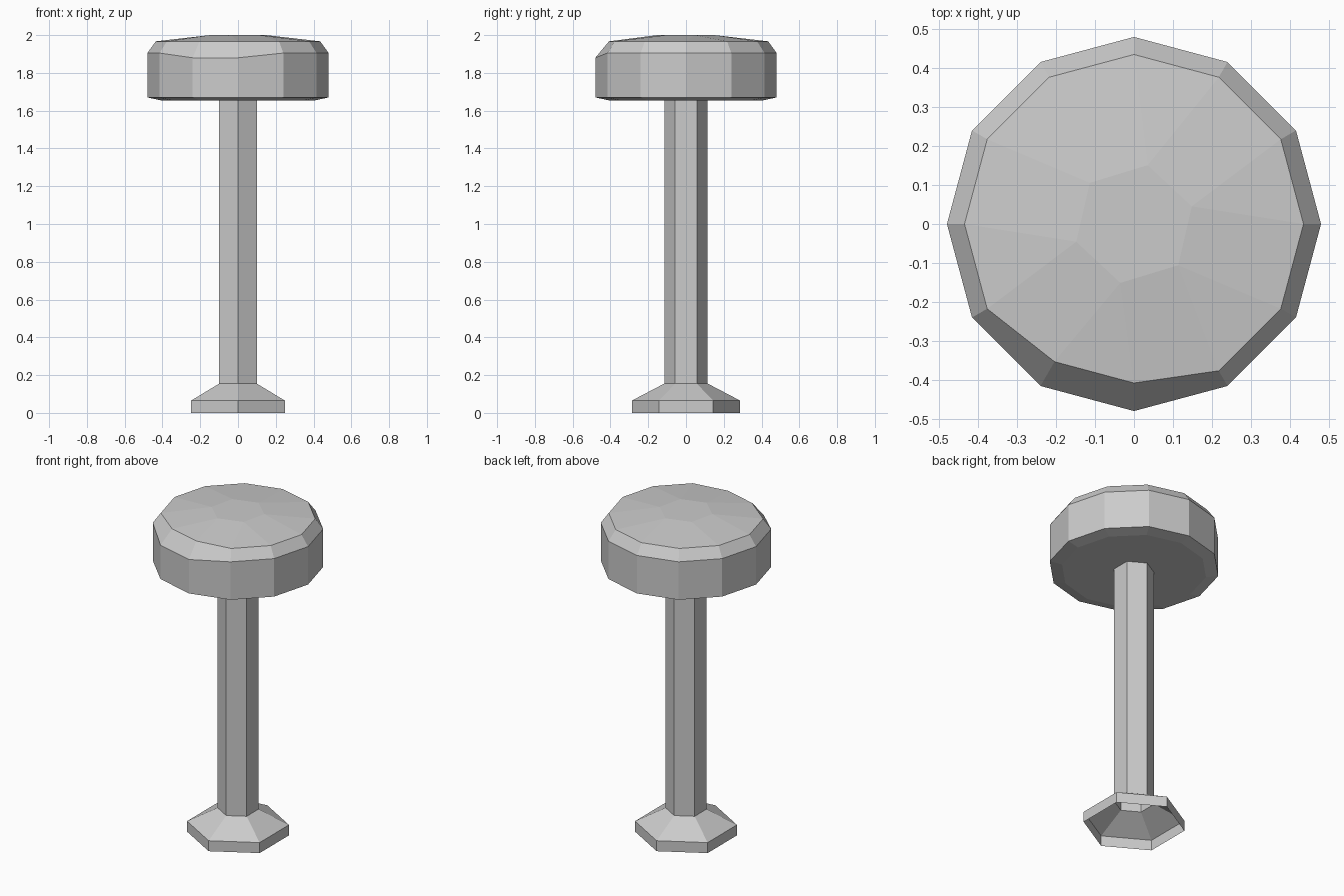
import bpy
import bmesh
from math import cos, sin, radians

cube = bpy.data.objects.get("Cube")
if cube:
    bpy.data.objects.remove(cube, do_unlink=True)

grey = bpy.data.materials.new("light grey")
grey.use_nodes = True
colour = (0.6, 0.6, 0.6, 1)
grey.diffuse_color = colour
grey.node_tree.nodes["Principled BSDF"].inputs["Base Color"].default_value = colour


def ring(bm, sides, radius, z, start=0):
    """Add a ring of vertices; radius and z are functions of the vertex number."""
    verts = []
    for i in range(sides):
        a = radians(start + 360 * i / sides)
        verts.append(bm.verts.new((radius(i) * cos(a), radius(i) * sin(a), z(i))))
    return verts


def skin(bm, low, high):
    n = len(low)
    for i in range(n):
        j = (i + 1) % n
        bm.faces.new((low[i], low[j], high[j], high[i]))


def finish(bm, name):
    mesh = bpy.data.meshes.new(name)
    bm.to_mesh(mesh)
    bm.free()
    mesh.materials.append(grey)
    obj = bpy.data.objects.new(name, mesh)
    bpy.context.collection.objects.link(obj)


def hex_shell(name, profile):
    """Open six-sided shell through (radius, height) pairs."""
    bm = bmesh.new()
    rings = [ring(bm, 6, lambda i: r, lambda i: z, 30) for r, z in profile]
    for low, high in zip(rings, rings[1:]):
        skin(bm, low, high)
    finish(bm, name)


# Hollow flared foot and tubular post
hex_shell("foot", [(0.287, 0), (0.287, 0.065), (0.115, 0.155)])
hex_shell("post", [(0.115, 0.155), (0.115, 1.66)])

# Twelve-sided cap, its shoulder worn lower on two front corners
worn = (8, 9)
bm = bmesh.new()
base = ring(bm, 12, lambda i: 0.41, lambda i: 1.655)
side = ring(bm, 12, lambda i: 0.48, lambda i: 1.67)
shoulder = ring(bm, 12, lambda i: 0.48, lambda i: 1.88 if i in worn else 1.905)
rim = ring(bm, 12, lambda i: 0.408 if i in worn else 0.435, lambda i: 1.967)
crown = ring(bm, 6, lambda i: 0.155, lambda i: 2.0, 17)
bm.faces.new(base[::-1])
for low, high in ((base, side), (side, shoulder), (shoulder, rim)):
    skin(bm, low, high)

# Shallow crown between the rim and a twisted hexagon
for k in range(6):
    a, b, c = rim[2 * k], rim[2 * k + 1], rim[(2 * k + 2) % 12]
    bm.faces.new((a, b, crown[k]))
    bm.faces.new((b, c, crown[(k + 1) % 6], crown[k]))
bm.faces.new(crown)
finish(bm, "cap")
